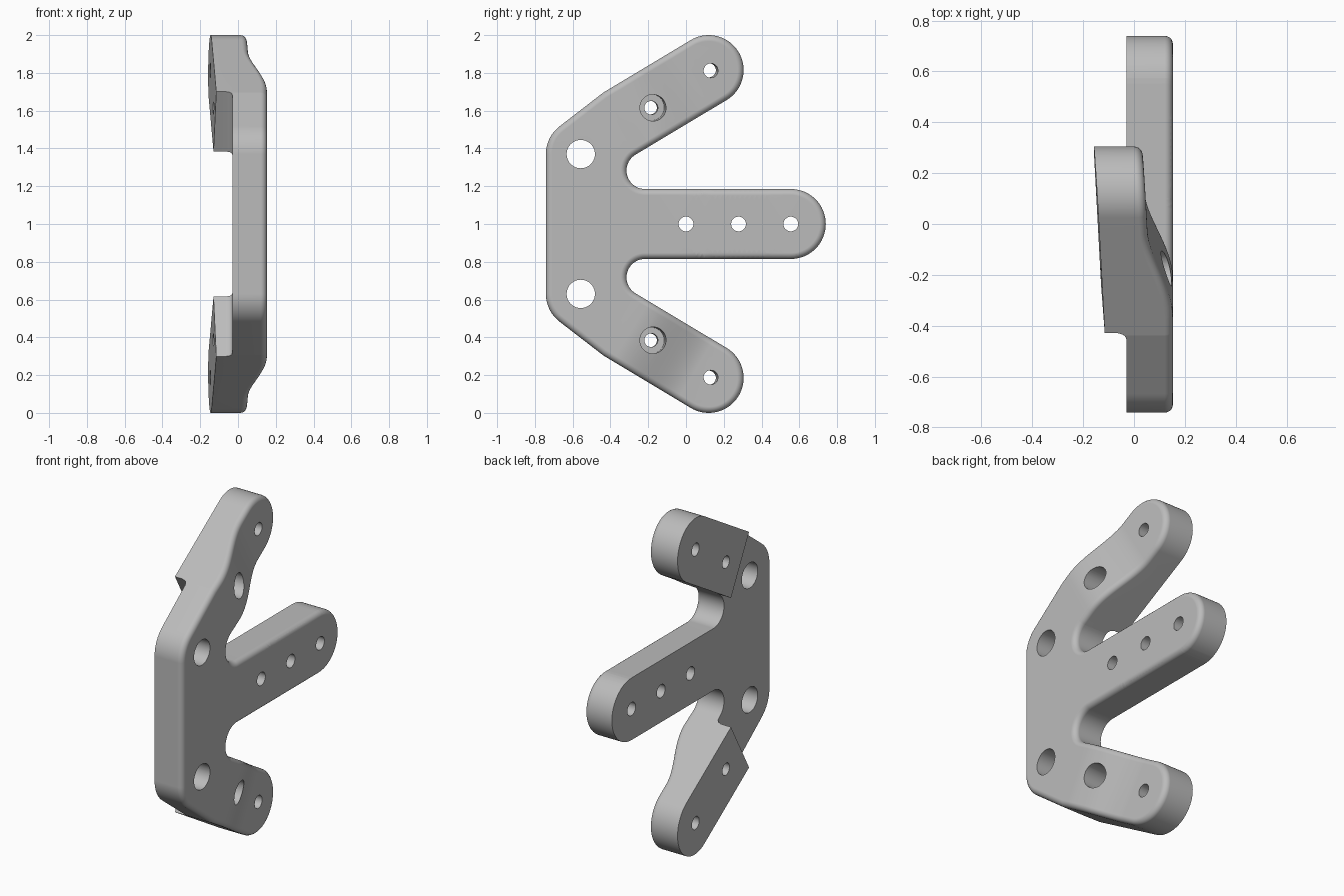
import bpy, bmesh
from math import sin, cos, radians, sqrt
from mathutils import Vector, Matrix

cube = bpy.data.objects.get("Cube")
if cube:
    bpy.data.objects.remove(cube)

BACK, FRONT, MID = -0.03, 0.153, 1.0
ARM_ANGLE = 31
TIP = (0.12, 1.815)
HALF_W = 0.185
AXIS = (cos(radians(ARM_ANGLE)), sin(radians(ARM_ANGLE)))
FILLET_START, STEP = -0.563, -0.53
RAMP_START, RAMP_END = -0.48, -0.08


def arm_coords(y, z):
    """Position along and across the upper arm, measured from its tip hole."""
    dy, dz = y - TIP[0], z - TIP[1]
    return dy * AXIS[0] + dz * AXIS[1], dz * AXIS[0] - dy * AXIS[1]


def pad_x(y, z):
    """Tilted mounting face on the back of the arm."""
    return -0.115 - 0.06 * (y + 0.43) + 0.01 * (z - 1.7)


def arc(cy, cz, r, start, end, n):
    angles = [radians(start + (end - start) * i / n) for i in range(n + 1)]
    return [(cy + r * cos(a), cz + r * sin(a)) for a in angles]


# Outline of the upper half, then its mirror image
side = 90 + ARM_ANGLE
elbow_u = STEP - 0.01
elbow = (TIP[0] + elbow_u * AXIS[0] - HALF_W * AXIS[1],
         TIP[1] + elbow_u * AXIS[1] + HALF_W * AXIS[0])
half = arc(-0.557, 1.37, HALF_W, 180, 127, 10) + [elbow]
half += arc(*TIP, HALF_W, side, side - 180, 32)
half += arc(-0.217, 1.283, 0.098, side, 270, 20)
half += arc(0.555, MID, HALF_W, 90, 0, 16)
outline = half + [(y, 2 * MID - z) for y, z in reversed(half[:-1])]

# Flat plate with a rounded front rim
bm = bmesh.new()
base = bm.faces.new([bm.verts.new((BACK, y, z)) for y, z in outline])
ext = bmesh.ops.extrude_face_region(bm, geom=[base])
top = [v for v in ext["geom"] if isinstance(v, bmesh.types.BMVert)]
bmesh.ops.translate(bm, verts=top, vec=(FRONT - BACK, 0, 0))
if base.is_valid and not any(f is not base and len(f.verts) == len(outline)
                             and f.calc_center_median().x < 0 for f in bm.faces):
    pass
bmesh.ops.recalc_face_normals(bm, faces=bm.faces)
rim = [e for e in bm.edges if all(v.co.x > FRONT - 1e-4 for v in e.verts)]
bmesh.ops.bevel(bm, geom=rim, offset=0.032, segments=5, profile=0.5,
                affect='EDGES', clamp_overlap=False)

# Cross cuts on both arms for the step fillet and the ramp
cuts = [FILLET_START + (STEP - FILLET_START) * i / 5 for i in range(6)]
cuts += [STEP + 0.001]
cuts += [RAMP_START + (RAMP_END - RAMP_START) * i / 18 for i in range(19)]
for u in cuts:
    for s in (1, -1):
        y, z = TIP[0] + u * AXIS[0], TIP[1] + u * AXIS[1]
        bmesh.ops.bisect_plane(bm, geom=bm.verts[:] + bm.edges[:] + bm.faces[:], dist=1e-5,
                               plane_co=(0, y, MID + s * (z - MID)),
                               plane_no=(0, AXIS[0], s * AXIS[1]))

# Shift the arms back: ramp on the front, raised pad on the back
for v in bm.verts:
    y, z = v.co.y, MID + abs(v.co.z - MID)
    u, w = arm_coords(y, z)
    if u < FILLET_START - 1e-4 or w < -HALF_W - 0.01:
        continue
    if v.co.x > BACK + 0.01:
        t = min(max((u - RAMP_START) / (RAMP_END - RAMP_START), 0), 1)
        v.co.x += t * t * (3 - 2 * t) * (pad_x(y, z) + 0.19 - FRONT)
    elif u > STEP + 5e-4:
        v.co.x = pad_x(y, z)
    else:
        t = min(max((u - FILLET_START) / (STEP - FILLET_START), 0), 1)
        v.co.x -= 0.033 * (1 - sqrt(1 - t * t))
bmesh.ops.recalc_face_normals(bm, faces=bm.faces)


def make_object(name, mesh_bm):
    mesh = bpy.data.meshes.new(name)
    mesh_bm.to_mesh(mesh)
    mesh_bm.free()
    obj = bpy.data.objects.new(name, mesh)
    bpy.context.collection.objects.link(obj)
    return obj


bracket = make_object("bracket", bm)


def drill(target, specs):
    """Cut cylinders given as (start point, direction, radius, length)."""
    cbm = bmesh.new()
    for start, direction, radius, length in specs:
        d = Vector(direction).normalized()
        rot = d.to_track_quat('Z', 'Y').to_matrix().to_4x4()
        place = Matrix.Translation(Vector(start) + d * length / 2) @ rot
        bmesh.ops.create_cone(cbm, cap_ends=True, segments=40, radius1=radius,
                              radius2=radius, depth=length, matrix=place)
    cutter = make_object("hole_cutter", cbm)
    cutter.hide_render = True
    mod = target.modifiers.new("holes", 'BOOLEAN')
    mod.operation, mod.solver, mod.object = 'DIFFERENCE', 'EXACT', cutter
    bpy.context.view_layer.objects.active = target
    bpy.ops.object.modifier_apply(modifier=mod.name)
    bpy.data.objects.remove(cutter)


# Straight holes in the plate, tilted holes and counterbores in the arms
holes = [((-0.5, y, MID), (1, 0, 0), 0.039, 1) for y in (0, 0.278, 0.555)]
bores = []
for s in (1, -1):
    tilt = (1, 0.06, -0.01 * s)
    holes.append(((-0.5, -0.557, MID + s * 0.37), (1, 0, 0), 0.075, 1))
    for y, z, r in ((*TIP, 0.038), (-0.19, 1.617, 0.036)):
        x = pad_x(y, z)
        holes.append(((x - 0.1, y - 0.006, MID + s * (z - MID)), tilt, r, 0.6))
    bores.append(((x + 0.09, y + 0.005, MID + s * (z - MID)), tilt, 0.07, 0.4))
drill(bracket, bores)
drill(bracket, holes)

# Single grey finish
grey = bpy.data.materials.new("light_grey")
grey.use_nodes = True
colour = (0.5, 0.5, 0.5, 1)
grey.diffuse_color = colour
grey.node_tree.nodes["Principled BSDF"].inputs["Base Color"].default_value = colour
bracket.data.materials.clear()
bracket.data.materials.append(grey)

bpy.ops.object.select_all(action='DESELECT')
bracket.select_set(True)
bpy.context.view_layer.objects.active = bracket
bpy.ops.object.shade_smooth_by_angle(angle=radians(30))
weighted = bracket.modifiers.new("even_shading", 'WEIGHTED_NORMAL')
weighted.keep_sharp = True
